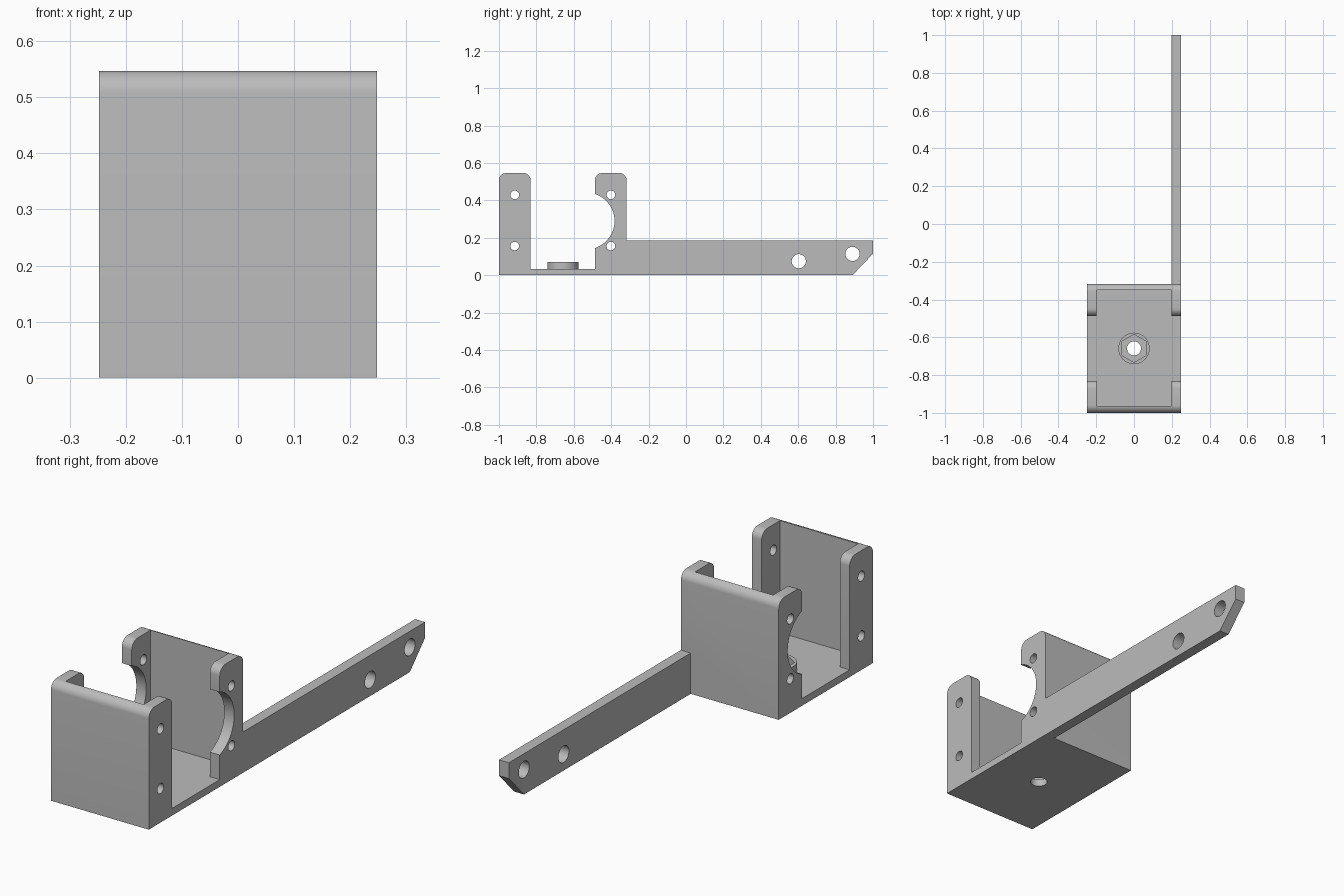
import bpy, bmesh
from math import pi
from mathutils import Matrix

cube = bpy.data.objects.get("Cube")
if cube:
    bpy.data.objects.remove(cube, do_unlink=True)

grey = bpy.data.materials.new("Plain grey")
grey.use_nodes = True
grey.diffuse_color = (0.5, 0.5, 0.5, 1)
grey.node_tree.nodes["Principled BSDF"].inputs["Base Color"].default_value = (0.5, 0.5, 0.5, 1)

# Main dimensions
HALF_W, WALL_X = 0.248, 0.198      # outer and inner half widths
FRONT, BACK, HEIGHT = -1.0, -0.317, 0.547
MID = (FRONT + BACK) / 2
FLOOR, GAP, ROUND = 0.033, 0.172, 0.04


def finish(name, bm):
    bmesh.ops.recalc_face_normals(bm, faces=bm.faces)
    mesh = bpy.data.meshes.new(name)
    bm.to_mesh(mesh)
    bm.free()
    mesh.materials.append(grey)
    obj = bpy.data.objects.new(name, mesh)
    bpy.context.scene.collection.objects.link(obj)
    return obj


def prism(name, profile, x0, x1, round_z=None):
    """Extrude a (y, z) profile along x, optionally rounding edges at one height."""
    bm = bmesh.new()
    face = bm.faces.new([bm.verts.new((x0, y, z)) for y, z in profile])
    new = bmesh.ops.extrude_face_region(bm, geom=[face])["geom"]
    verts = [v for v in new if isinstance(v, bmesh.types.BMVert)]
    bmesh.ops.translate(bm, verts=verts, vec=(x1 - x0, 0, 0))
    if round_z is not None:
        edges = [e for e in bm.edges
                 if abs(e.verts[0].co.x - e.verts[1].co.x) > 0.01
                 and abs(e.verts[0].co.z - round_z) < 1e-5]
        bmesh.ops.bevel(bm, geom=edges, offset=ROUND, segments=8,
                        profile=0.5, affect='EDGES')
    return finish(name, bm)


def cylinder(name, centre, radius, depth, axis='Z', sides=48):
    bm = bmesh.new()
    turn = Matrix.Rotation(pi / 2, 4, 'Y') if axis == 'X' else Matrix.Identity(4)
    bmesh.ops.create_cone(bm, cap_ends=True, segments=sides, radius1=radius,
                          radius2=radius, depth=depth,
                          matrix=Matrix.Translation(centre) @ turn)
    return finish(name, bm)


def combine(target, other, operation):
    """Apply a boolean and remove the helper."""
    other.hide_render = True
    mod = target.modifiers.new(operation.title(), 'BOOLEAN')
    mod.operation, mod.solver, mod.object = operation, 'EXACT', other
    bpy.ops.object.select_all(action='DESELECT')
    bpy.context.view_layer.objects.active = target
    target.select_set(True)
    bpy.ops.object.modifier_apply(modifier=mod.name)
    bpy.data.objects.remove(other, do_unlink=True)


# Tray with front and back uprights, open at the sides
g0, g1 = MID - GAP, MID + GAP
bracket = prism("mount_bracket", [
    (FRONT, 0), (BACK, 0), (BACK, HEIGHT), (g1, HEIGHT),
    (g1, FLOOR), (g0, FLOOR), (g0, HEIGHT), (FRONT, HEIGHT)],
    -HALF_W, HALF_W, HEIGHT)

# Hollow interior leaving thin end walls and side flanges
c0, c1 = FRONT + 0.036, BACK - 0.032
combine(bracket, prism("cavity", [(c0, FLOOR), (c1, FLOOR), (c1, 1), (c0, 1)],
                       -WALL_X, WALL_X), 'DIFFERENCE')

# Long arm with a chamfered tip
combine(bracket, prism("arm", [(BACK - 0.02, 0), (0.89, 0), (1, 0.115),
                               (1, 0.187), (BACK - 0.02, 0.187)],
                       WALL_X, HALF_W), 'UNION')

# Round boss on the floor
combine(bracket, cylinder("boss", (0, MID, 0.045), 0.083, 0.05), 'UNION')

# Nut pocket and bolt hole
combine(bracket, cylinder("nut_pocket", (0, MID, 0.08), 0.074, 0.094, sides=6), 'DIFFERENCE')
hex_check = None
combine(bracket, cylinder("bolt_hole", (0, MID, 0), 0.037, 0.4), 'DIFFERENCE')

# Round clearance in the back flanges
combine(bracket, cylinder("clearance", (0, -0.534, 0.29), 0.152, 1, 'X', 72), 'DIFFERENCE')

# Screw holes in the flanges and larger holes in the arm
holes = [(MID + s * 0.257, z, 0.023) for s in (-1, 1) for z in (0.156, 0.43)]
holes += [(0.603, 0.075, 0.038), (0.89, 0.114, 0.038)]
for y, z, r in holes:
    combine(bracket, cylinder("screw_hole", (0, y, z), r, 1, 'X', 32), 'DIFFERENCE')

bpy.ops.object.select_all(action='DESELECT')
bracket.select_set(True)
bpy.context.view_layer.objects.active = bracket
bpy.ops.object.shade_smooth_by_angle(angle=pi / 6)
